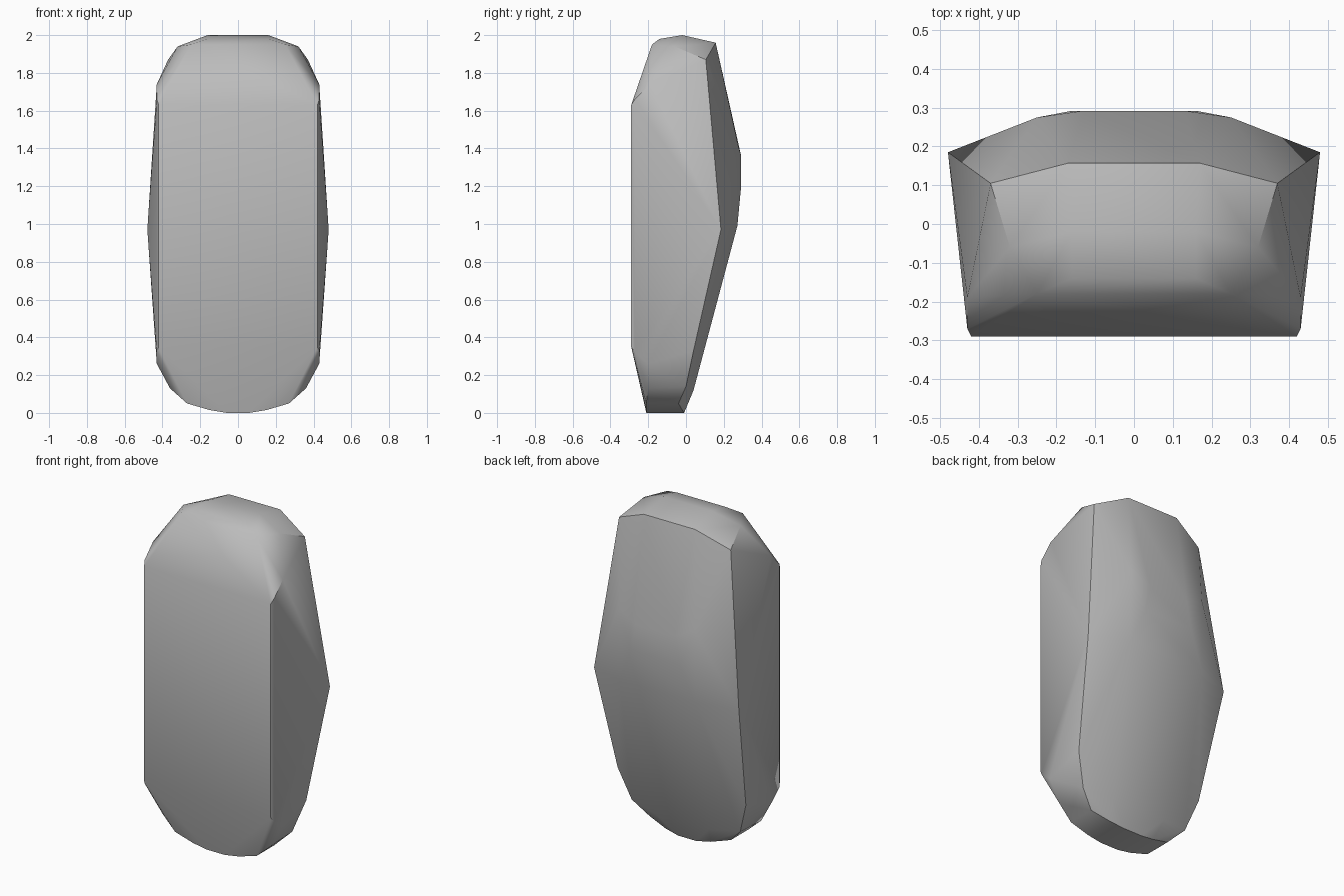
import bpy, bmesh, math

cube = bpy.data.objects.get("Cube")
if cube:
    bpy.data.objects.remove(cube)

# One plain stone grey
stone = bpy.data.materials.new("stone grey")
stone.use_nodes = True
grey = (0.5, 0.5, 0.5, 1)
stone.diffuse_color = grey
stone.node_tree.nodes["Principled BSDF"].inputs["Base Color"].default_value = grey

# Corner points of one half, grouped by region
crown = [(.16, -.02, 2), (.16, -.14, 1.98), (.25, -.18, 1.95), (.32, -.06, 1.94),
         (.37, .105, 1.87), (.17, .157, 1.96)]
front = [(.42, -.29, 1.63), (.43, -.27, 1.66), (.43, -.19, 1.74),
         (.42, -.29, .35), (.43, -.27, .32)]
back = [(.25, .275, 1.42), (.13, .292, 1.36), (.16, .292, 1.2),
        (.25, .272, .99), (.48, .185, .97)]
base = [(.43, -.2, .26), (.425, .04, .33), (.36, -.2, .13), (.36, 0, .14),
        (.27, -.21, .05), (.27, -.04, .05), (.18, .04, .12),
        (.15, -.21, .015), (.15, -.02, .015), (.06, -.21, 0), (.06, -.01, 0)]

# Faceted stone: the hull around the mirrored corners
bm = bmesh.new()
for x, y, z in crown + front + back + base:
    for side in (1, -1):
        bm.verts.new((side * x, y, z))
hull = bmesh.ops.convex_hull(bm, input=bm.verts[:])
loose = {v for v in hull["geom_interior"] + hull["geom_unused"]
         if isinstance(v, bmesh.types.BMVert)}
bmesh.ops.delete(bm, geom=list(loose), context="VERTS")
bmesh.ops.dissolve_limit(bm, angle_limit=math.radians(1), verts=bm.verts[:], edges=bm.edges[:])
bmesh.ops.recalc_face_normals(bm, faces=bm.faces[:])
mesh = bpy.data.meshes.new("stone")
bm.to_mesh(mesh)
bm.free()
mesh.materials.append(stone)

obj = bpy.data.objects.new("stone", mesh)
bpy.context.collection.objects.link(obj)
bpy.ops.object.select_all(action="DESELECT")
obj.select_set(True)
bpy.context.view_layer.objects.active = obj
bpy.ops.object.shade_smooth_by_angle(angle=math.radians(35))
